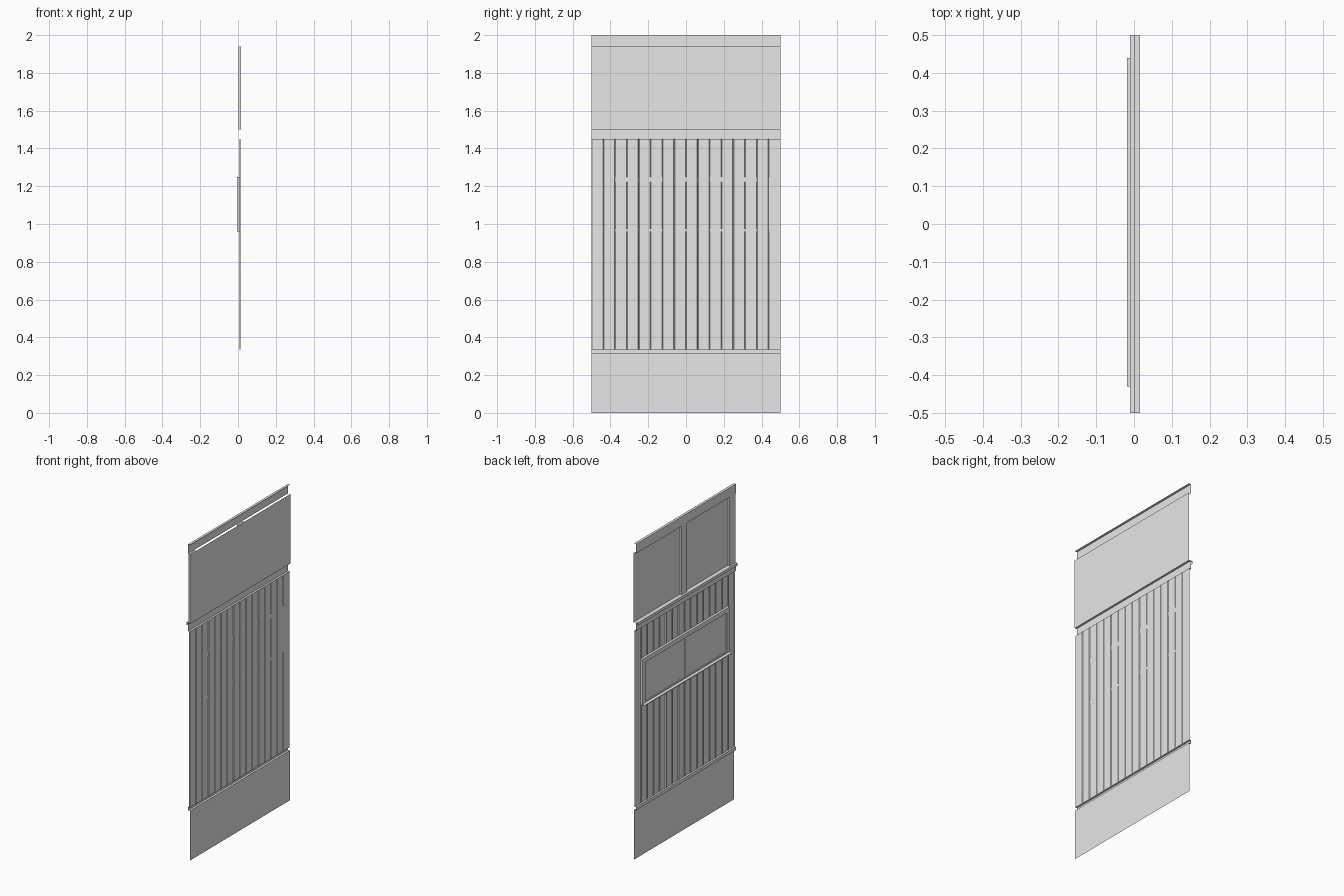
import bpy, bmesh

cube = bpy.data.objects.get("Cube")
if cube:
    bpy.data.objects.remove(cube, do_unlink=True)

grey = bpy.data.materials.new("light_grey")
grey.use_nodes = True
colour = (0.8, 0.8, 0.8, 1)
grey.diffuse_color = colour
grey.node_tree.nodes["Principled BSDF"].inputs["Base Color"].default_value = colour


def finish(name, bm):
    mesh = bpy.data.meshes.new(name)
    bm.to_mesh(mesh)
    bm.free()
    mesh.materials.append(grey)
    obj = bpy.data.objects.new(name, mesh)
    bpy.context.collection.objects.link(obj)
    return obj


def sweep(name, points, offset):
    """Extrude an open profile into a thin sheet."""
    bm = bmesh.new()
    a = [bm.verts.new(p) for p in points]
    b = [bm.verts.new([c + d for c, d in zip(p, offset)]) for p in points]
    for i in range(len(points) - 1):
        bm.faces.new((a[i], a[i + 1], b[i + 1], b[i]))
    return finish(name, bm)


def trim(name, profile, y0=-0.5, y1=0.5):
    """Sheet trim with an x-z profile running along y."""
    return sweep(name, [(x, y0, z) for x, z in profile], (0, y1 - y0, 0))


def box(name, x, y, z):
    bm = bmesh.new()
    bmesh.ops.create_cube(bm, size=1)
    for v in bm.verts:
        v.co = [r[0] if c < 0 else r[1] for c, r in zip(v.co, (x, y, z))]
    return finish(name, bm)


# Plain sheets at the base and the top
trim("base_panel", [(0.013, 0), (0.013, 0.315)])
trim("upper_panel", [(0.016, 1.5), (0.016, 1.94)])

# Grooved siding
pitch, half, face, deep = 1 / 16, 0.003, 0.012, 0.007
profile = [(deep, -0.5), (face, -0.5 + half)]
for i in range(1, 16):
    y = -0.5 + i * pitch
    profile += [(face, y - half), (deep, y), (face, y + half)]
profile += [(face, 0.5)]
sweep("siding", [(x, y, 0.335) for x, y in profile], (0, 0, 1.115))

# Folded trims
trim("top_fascia", [(0, 1.94), (0, 2), (0.016, 2)])
trim("middle_ledge", [(-0.01, 1.485), (-0.01, 1.503), (0.016, 1.503)])
trim("middle_web", [(0.012, 1.45), (0, 1.45), (0, 1.503)])
trim("lower_ledge", [(0.013, 0.315), (0, 0.315), (0, 0.335), (0.012, 0.335)])

# Posts behind the upper panel
for name, y in (("end_post", (-0.5, -0.44)), ("middle_post", (-0.015, 0.04))):
    box(name, (0.003, 0.0155), y, (1.5, 1.94))

# Window: frame, panes, divider and sill on the rear face
y0, y1, z0, z1, w = -0.43, 0.44, 0.96, 1.25, 0.028
depth = (-0.005, 0.01)
box("frame_top", depth, (y0, y1), (z1 - w, z1))
box("frame_bottom", depth, (y0, y1), (z0, z0 + w / 2))
for side, ys in (("right", (y0, y0 + w)), ("left", (y1 - w, y1))):
    box("frame_" + side, depth, ys, (z0 + w / 2, z1 - w))
box("window_panes", (0.002, 0.006), (y0 + w, y1 - w), (z0 + w / 2, z1 - w))
box("window_divider", (-0.001, 0.002), (-0.004, 0.012), (z0 + w / 2, z1 - w))
trim("window_sill", [(-0.005, 0.967), (-0.018, 0.961), (-0.018, 0.956),
                     (-0.005, 0.96)], y0, y1)
